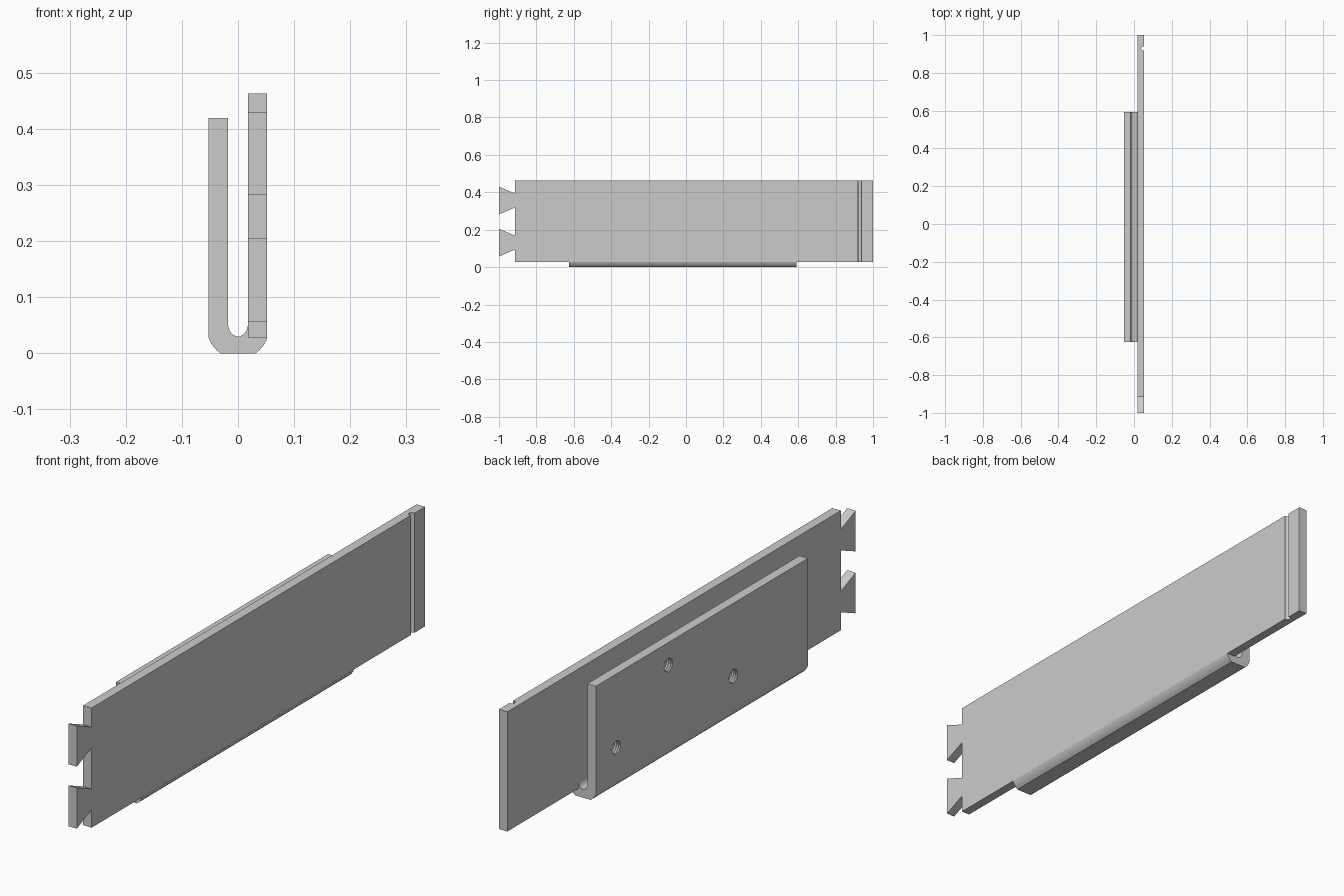
import bpy, bmesh, math
from mathutils import Vector

cube = bpy.data.objects.get("Cube")
if cube:
    bpy.data.objects.remove(cube, do_unlink=True)

GREY = (0.6, 0.6, 0.6, 1)
steel = bpy.data.materials.new("plain_grey")
steel.use_nodes = True
steel.diffuse_color = GREY
steel.node_tree.nodes["Principled BSDF"].inputs["Base Color"].default_value = GREY


def finish(name, bm):
    bmesh.ops.recalc_face_normals(bm, faces=bm.faces)
    mesh = bpy.data.meshes.new(name)
    bm.to_mesh(mesh)
    bm.free()
    mesh.materials.append(steel)
    obj = bpy.data.objects.new(name, mesh)
    bpy.context.collection.objects.link(obj)
    return obj


def extrude(name, points, depth):
    """Extrude a closed outline of 3D points along a vector."""
    bm = bmesh.new()
    face = bm.faces.new([bm.verts.new(p) for p in points])
    res = bmesh.ops.extrude_face_region(bm, geom=[face])
    verts = [v for v in res["geom"] if isinstance(v, bmesh.types.BMVert)]
    bmesh.ops.translate(bm, verts=verts, vec=Vector(depth))
    return finish(name, bm)


def lathe(name, rings, place, sides=24):
    """Closed stack of (radius, distance) rings; place maps (u, v, t) to 3D."""
    bm = bmesh.new()
    loops = []
    for r, t in rings:
        angles = [math.tau * i / sides for i in range(sides)]
        loops.append([bm.verts.new(place(r * math.cos(a), r * math.sin(a), t)) for a in angles])
    for a, b in zip(loops, loops[1:]):
        for i in range(sides):
            j = (i + 1) % sides
            bm.faces.new((a[i], a[j], b[j], b[i]))
    bm.faces.new(loops[0])
    bm.faces.new(loops[-1])
    return finish(name, bm)


def cut(obj, cutter):
    cutter.hide_render = True
    mod = obj.modifiers.new("cut", "BOOLEAN")
    mod.operation = "DIFFERENCE"
    mod.solver = "EXACT"
    mod.object = cutter
    bpy.context.view_layer.objects.active = obj
    bpy.ops.object.modifier_apply(modifier=mod.name)
    bpy.data.objects.remove(cutter, do_unlink=True)


def smooth(obj):
    bpy.ops.object.select_all(action="DESELECT")
    obj.select_set(True)
    bpy.context.view_layer.objects.active = obj
    bpy.ops.object.shade_smooth_by_angle(angle=math.radians(30))


# Long plate with two dovetails on its front end
BOTTOM, TOP, SHOULDER = 0.028, 0.463, -0.915
outline = [(1, BOTTOM), (1, TOP), (SHOULDER, TOP)]
for mid in (0.356, 0.131):
    outline += [(SHOULDER, mid + 0.038), (-1, mid + 0.074),
                (-1, mid - 0.074), (SHOULDER, mid - 0.038)]
outline.append((SHOULDER, BOTTOM))
long_plate = extrude("long_plate", [(0.018, y, z) for y, z in outline], (0.034, 0, 0))

# Round groove down the outer face near the back end
cut(long_plate, lathe("groove_cutter", [(0.011, -0.1), (0.011, 0.6)],
                      lambda u, v, t: (0.049 + u, 0.929 + v, t)))
smooth(long_plate)

# Short plate and U-shaped channel, one profile swept along y
def rounded_corner(side, steps=4):
    a, c, b = Vector((0.0525, BOTTOM)), Vector((0.046, 0.010)), Vector((0.031, 0))
    pts = []
    for i in range(steps + 1):
        t = i / steps
        p = a * (1 - t) ** 2 + c * 2 * t * (1 - t) + b * t * t
        pts.append((side * p.x, p.y))
    return pts


trough = [(-0.018 * math.cos(math.pi * i / 16),
           0.055 - 0.025 * math.sin(math.pi * i / 16)) for i in range(17)]
profile = [(-0.0525, 0.419), (-0.018, 0.419)] + trough + [(0.018, BOTTOM)]
profile += rounded_corner(1) + rounded_corner(-1)[::-1]
clip = extrude("short_plate_and_channel",
               [(x, -0.625, z) for x, z in profile], (0, 1.217, 0))

# Threaded screw holes through the short plate
thread = [(0.025 if i % 2 else 0.021, -0.058 + 0.0045 * i) for i in range(11)]
for hy, hz in ((0.475, 0.152), (0.176, 0.337), (-0.197, 0.154)):
    cut(clip, lathe("hole_cutter", thread,
                    lambda u, v, t: (t, hy + u, hz + v)))
smooth(clip)
